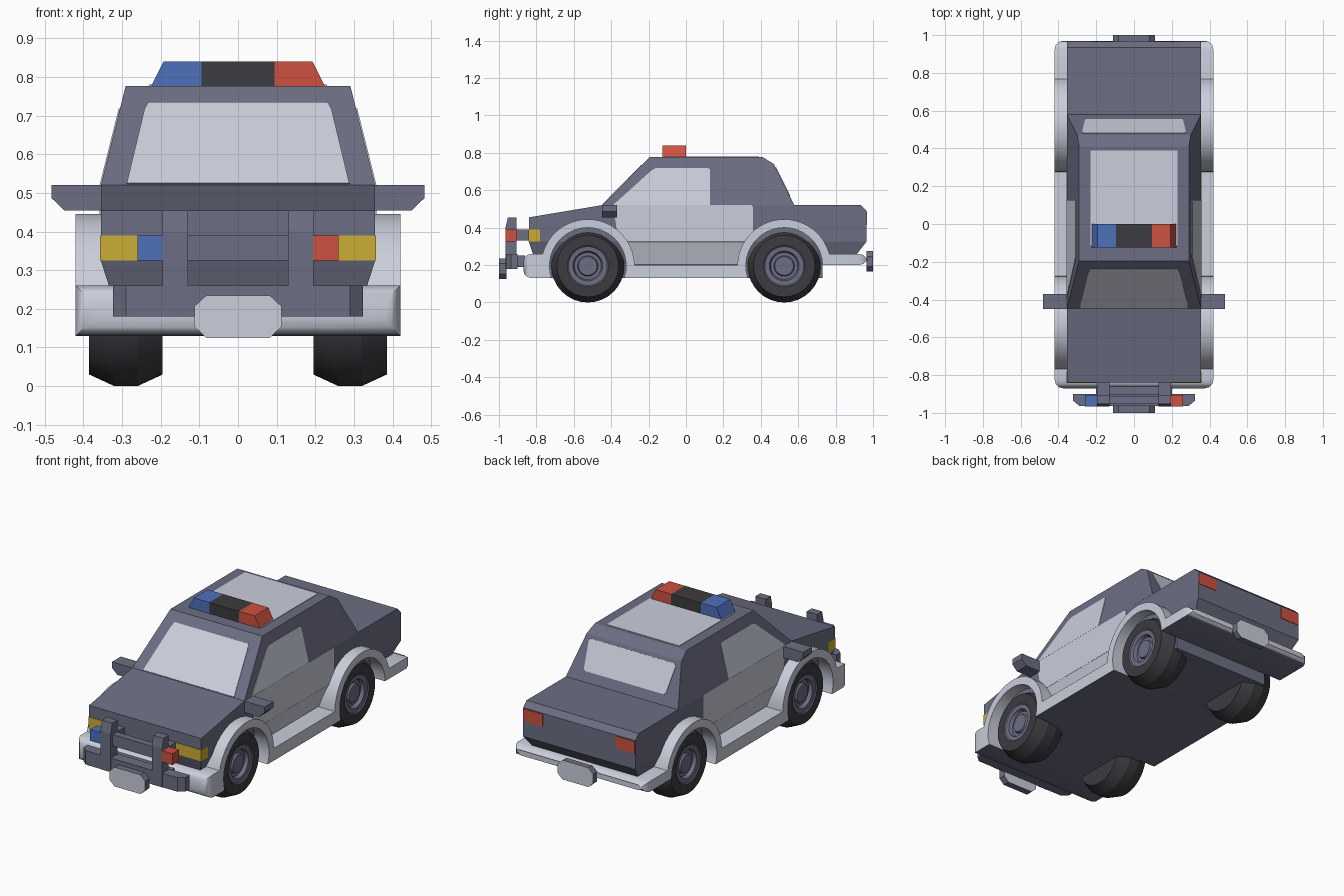
import bpy, bmesh, math
from mathutils import Vector

if "Cube" in bpy.data.objects:
    bpy.data.objects.remove(bpy.data.objects["Cube"])


def material(name, rgb):
    m = bpy.data.materials.new(name)
    m.diffuse_color = (*rgb, 1)
    m.use_nodes = True
    m.node_tree.nodes["Principled BSDF"].inputs["Base Color"].default_value = m.diffuse_color
    return m


DARK = material("slate_paint", (0.15, 0.155, 0.225))
LIGHT = material("pale_grey", (0.59, 0.62, 0.71))
BLACK = material("rubber_black", (0.045, 0.045, 0.052))
RED = material("lamp_red", (0.62, 0.083, 0.05))
BLUE = material("lamp_blue", (0.075, 0.16, 0.5))
YELLOW = material("lamp_yellow", (0.6, 0.42, 0.035))


def finish(bm, name, mats, rule=None, smooth=None):
    bmesh.ops.recalc_face_normals(bm, faces=bm.faces)
    if rule:
        for f in bm.faces:
            f.material_index = rule(f)
    me = bpy.data.meshes.new(name)
    for f in bm.faces:
        f.smooth = smooth is not None
    bm.to_mesh(me)
    bm.free()
    for m in mats:
        me.materials.append(m)
    if smooth is not None:
        me.set_sharp_from_angle(angle=math.radians(smooth))
    ob = bpy.data.objects.new(name, me)
    bpy.context.collection.objects.link(ob)
    return ob


def bridge(a, b):
    """Closed solid between two matching outlines."""
    bm = bmesh.new()
    va, vb = [bm.verts.new(p) for p in a], [bm.verts.new(p) for p in b]
    bm.faces.new(va)
    bm.faces.new(vb)
    n = len(a)
    for i in range(n):
        j = (i + 1) % n
        bm.faces.new((va[i], va[j], vb[j], vb[i]))
    return bm


def outline(pts, axis, d):
    if axis == 'x':
        return [(d, u, v) for u, v in pts]
    if axis == 'y':
        return [(u, d, v) for u, v in pts]
    return [(u, v, d) for u, v in pts]


def prism(name, pts, axis, lo, hi, *mats, rule=None):
    return finish(bridge(outline(pts, axis, lo), outline(pts, axis, hi)), name, mats, rule)


def box(name, x, y, z, mat):
    return prism(name, [(x[0], y[0]), (x[1], y[0]), (x[1], y[1]), (x[0], y[1])], 'z', z[0], z[1], mat)


def hull(name, pts, width, mat):
    """Side profile (y, z) with a half width that depends on height."""
    return finish(bridge([(-width(z), y, z) for y, z in pts],
                         [(width(z), y, z) for y, z in pts]), name, [mat])


def plate(name, pts, mat, t=0.003):
    """Thin painted panel lying on a surface."""
    p = [Vector(q) for q in pts]
    n = (p[1] - p[0]).cross(p[2] - p[1]).normalized() * t
    return finish(bridge([q - n for q in p], [q + n for q in p]), name, [mat])


def arc(cy, r, a0, a1, n=20):
    return [(cy + r * math.cos(math.radians(a0 + (a1 - a0) * i / n)),
             0.195 + r * math.sin(math.radians(a0 + (a1 - a0) * i / n))) for i in range(n + 1)]


def cabin_w(z):
    return 0.355 - (z - 0.52) * 0.25


def sill_w(z):
    return 0.315 + (z - 0.2) * 0.32


# Body shell
hull("body_upper", [(-0.84, 0.325), (-0.84, 0.455), (-0.45, 0.52), (0.935, 0.52),
                    (0.965, 0.49), (0.965, 0.325)], lambda z: 0.355, DARK)
hull("body_lower", [(-0.84, 0.325), (0.965, 0.325), (0.872, 0.205), (-0.80, 0.205)], sill_w, DARK)
hull("cabin", [(-0.45, 0.518), (-0.195, 0.777), (0.41, 0.777), (0.47, 0.74), (0.58, 0.518)], cabin_w, DARK)
box("floor", (-0.31, 0.31), (-0.75, 0.73), (0.131, 0.21), DARK)

# Pale lower trim: bumpers, wheel arches and skirts in one profile
F, R = -0.525, 0.525
trim = ([(-0.87, 0.26)] + arc(F, 0.25, 164.9, 1.2) + arc(R, 0.25, 178.8, 15.1)
        + [(0.97, 0.26), (0.97, 0.2)] + arc(R, 0.205, 1.4, 198.5)
        + arc(F, 0.205, -18.5, 198.5) + [(-0.87, 0.13)])
bm = bridge(outline(trim, 'x', -0.42), outline(trim, 'x', 0.42))
corners = [e for e in bm.edges
           if all(abs(v.co.x) > 0.41 and (v.co.y < -0.86 or v.co.y > 0.96) for v in e.verts)]
bmesh.ops.bevel(bm, geom=corners, offset=0.045, segments=3, profile=0.5, affect='EDGES')
finish(bm, "lower_trim", [LIGHT, DARK],
       lambda f: int(f.normal.z < -0.9 and f.calc_center_median().z < 0.21), 35)

# Windscreen, rear window and roof panel


def on_slope(y0, z0, y1, z1, rows):
    """Symmetric panel: rows of (half width, z) placed on a slope."""
    right = [(w, y0 + (y1 - y0) * (z - z0) / (z1 - z0), z) for w, z in rows]
    return right + [(-x, y, z) for x, y, z in reversed(right)]


plate("windscreen", on_slope(-0.45, 0.518, -0.195, 0.777,
                             [(0.288, 0.523), (0.242, 0.715), (0.232, 0.733)]), LIGHT)
plate("rear_window", on_slope(0.58, 0.518, 0.47, 0.74,
                              [(0.25, 0.57), (0.26, 0.58), (0.275, 0.71), (0.265, 0.722)]), LIGHT)
plate("roof_panel", [(-0.23, -0.115, 0.777), (0.23, -0.115, 0.777),
                     (0.23, 0.39, 0.777), (-0.23, 0.39, 0.777)], LIGHT)

# Wheel profile as (radius, x) from the inside out
TYRE = [(0.165, 0.195), (0.195, 0.26), (0.195, 0.32), (0.165, 0.385), (0.11, 0.385),
        (0.104, 0.38), (0.08, 0.378), (0.072, 0.358), (0.055, 0.358), (0.05, 0.37)]


def wheel(name, s, cy, n=32):
    bm = bmesh.new()
    rings = [[bm.verts.new((s * x, cy + r * math.cos(2 * math.pi * i / n),
                            0.195 + r * math.sin(2 * math.pi * i / n))) for i in range(n)]
             for r, x in TYRE]
    for a, b in zip(rings, rings[1:]):
        for i in range(n):
            j = (i + 1) % n
            bm.faces.new((a[i], a[j], b[j], b[i]))
    bm.faces.new(rings[0])
    bm.faces.new(rings[-1])

    def is_rim(f):
        return int(all(math.hypot(v.co.y - cy, v.co.z - 0.195) < 0.115 for v in f.verts))
    finish(bm, name, [BLACK, DARK], is_rim, 22)


# Parts repeated on both sides
for s, side in ((-1, "left"), (1, "right")):
    wheel(side + "_front_wheel", s, F)
    wheel(side + "_rear_wheel", s, R)
    plate(side + "_side_window", [(s * cabin_w(z), y, z) for y, z in
          [(-0.39, 0.52), (-0.185, 0.705), (-0.16, 0.718), (0.12, 0.718), (0.128, 0.71), (0.128, 0.52)]], LIGHT)
    plate(side + "_door", [(s * 0.355, y, z) for y, z in
          [(-0.39, 0.52), (0.35, 0.52), (0.358, 0.51), (0.358, 0.325), (-0.36, 0.325), (-0.375, 0.42)]], LIGHT)
    plate(side + "_door_sill", [(s * sill_w(z), y, z) for y, z in
          [(-0.318, 0.325), (0.318, 0.325), (0.318, 0.205), (-0.318, 0.205)]], LIGHT)
    prism(side + "_mirror", [(s * 0.34, 0.52), (s * 0.483, 0.52), (s * 0.483, 0.487),
                             (s * 0.45, 0.455), (s * 0.34, 0.455)], 'y', -0.45, -0.37, DARK)
    box(side + "_headlight", (s * 0.195, s * 0.357), (-0.843, -0.78), (0.325, 0.39), YELLOW)
    box(side + "_tail_light", (s * 0.23, s * 0.353), (0.955, 0.968), (0.415, 0.485), RED)
    # Push bar upright, its mount and its small lamp
    prism(side + "_push_bar_post", [(-0.965, 0.18), (-0.965, 0.40), (-0.952, 0.455),
                                    (-0.905, 0.455), (-0.905, 0.18)], 'x', s * 0.13, s * 0.195, DARK)
    box(side + "_push_bar_mount", (s * 0.13, s * 0.195), (-0.91, -0.83), (0.33, 0.39), DARK)
    lamp = RED if s > 0 else BLUE
    box(side + "_push_bar_lamp", (s * 0.195, s * 0.26), (-0.965, -0.905), (0.325, 0.39), lamp)
    # Roof beacon
    prism(side + "_beacon", [(s * 0.094, 0.775), (s * 0.225, 0.775), (s * 0.193, 0.84),
                             (s * 0.094, 0.84)], 'y', -0.125, 0, lamp)
box("beacon_centre", (-0.094, 0.094), (-0.125, 0), (0.775, 0.84), BLACK)

# Push bar cross pieces
box("push_bar_rail", (-0.13, 0.13), (-0.95, -0.91), (0.325, 0.39), DARK)
prism("push_bar_base", [(-0.323, -0.9), (-0.323, -0.935), (-0.29, -0.963), (0.29, -0.963),
                        (0.323, -0.935), (0.323, -0.9)], 'z', 0.18, 0.26, DARK)
box("push_bar_base_mount", (-0.2, 0.2), (-0.905, -0.86), (0.19, 0.25), DARK)

# Blank registration plates with pale faces
for name, lo, hi, z in (("front_plate", -1.0, -0.96, 0.18), ("rear_plate", 0.965, 1.0, 0.22)):
    octagon = [(sx * x, z + dz) for sx, x, dz in
               [(1, 0.112, -0.027), (1, 0.112, 0.027), (1, 0.082, 0.055), (-1, 0.082, 0.055),
                (-1, 0.112, 0.027), (-1, 0.112, -0.027), (-1, 0.082, -0.055), (1, 0.082, -0.055)]]
    prism(name, octagon, 'y', lo, hi, DARK, LIGHT, rule=lambda f: int(abs(f.normal.y) > 0.9))
